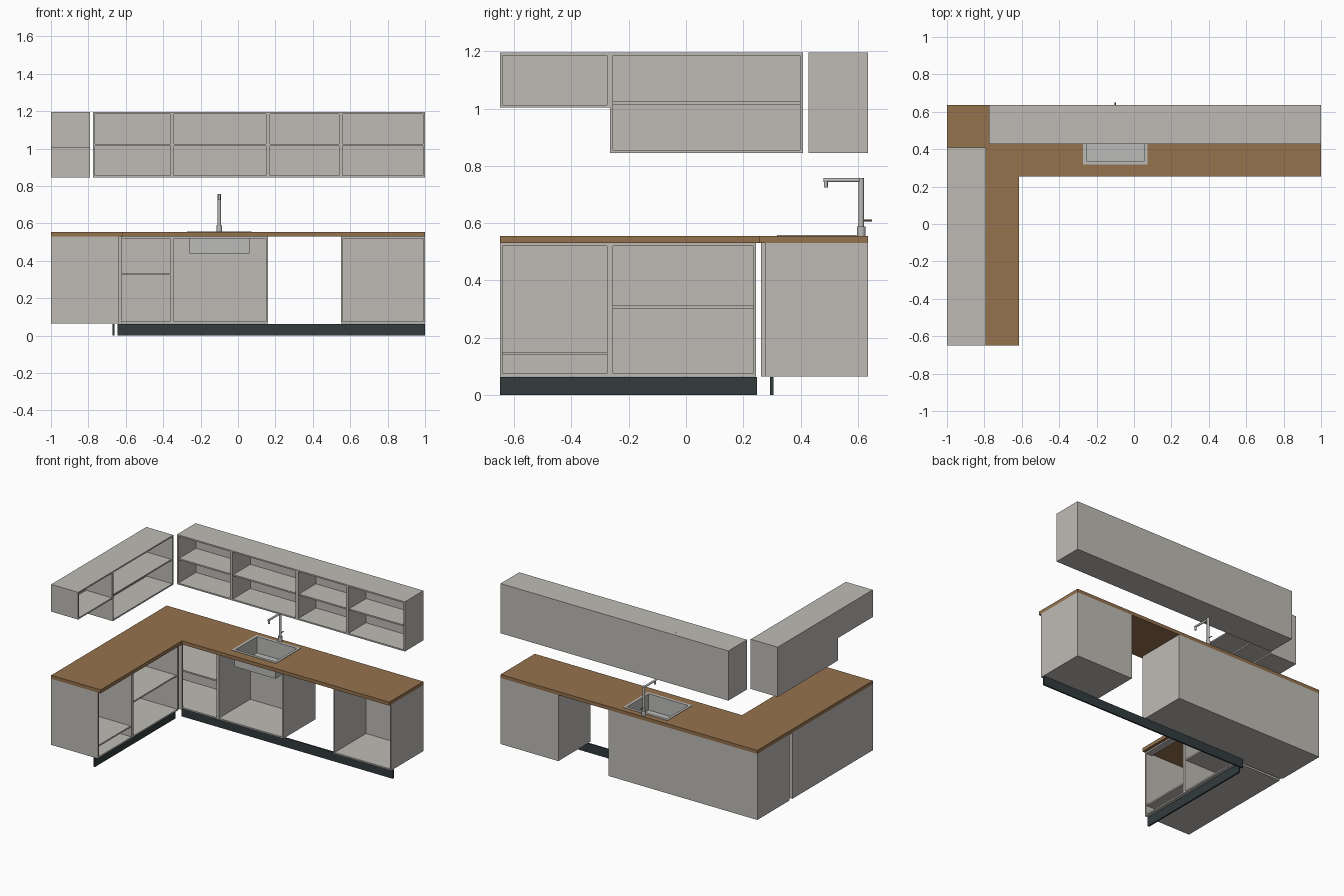
import bpy, bmesh
from mathutils import Matrix, Vector

cube = bpy.data.objects.get("Cube")
if cube:
    bpy.data.objects.remove(cube, do_unlink=True)


def material(name, r, g, b):
    m = bpy.data.materials.new(name)
    m.use_nodes = True
    m.diffuse_color = (r, g, b, 1)
    bsdf = next(n for n in m.node_tree.nodes if n.type == 'BSDF_PRINCIPLED')
    bsdf.inputs["Base Color"].default_value = (r, g, b, 1)
    return m


GREY = material("warm grey board", 0.52, 0.50, 0.465)
WOOD = material("oak worktop", 0.30, 0.168, 0.075)
DARK = material("dark plinth", 0.032, 0.045, 0.047)
STEEL = material("brushed steel", 0.50, 0.50, 0.485)
BRONZE = material("bronze lever", 0.25, 0.16, 0.09)

T = 0.01  # board thickness


def finish(name, bm, mat):
    bmesh.ops.recalc_face_normals(bm, faces=bm.faces)
    me = bpy.data.meshes.new(name)
    bm.to_mesh(me)
    bm.free()
    me.materials.append(mat)
    ob = bpy.data.objects.new(name, me)
    bpy.context.collection.objects.link(ob)
    return ob


def add_box(bm, xs, ys, zs):
    lo = Vector((min(xs), min(ys), min(zs)))
    hi = Vector((max(xs), max(ys), max(zs)))
    mat = Matrix.Translation((lo + hi) / 2) @ Matrix.Diagonal((hi - lo).to_4d())
    return bmesh.ops.create_cube(bm, size=1, matrix=mat)["verts"]


def box(name, xs, ys, zs, mat):
    bm = bmesh.new()
    add_box(bm, xs, ys, zs)
    return finish(name, bm, mat)


def cabinet(name, span, back, front, zs, along="x", shelves=(), open_top=False):
    """Open-fronted carcass; span runs along the wall, back to front is its depth."""
    bm = bmesh.new()
    a, b = span
    z0, z1 = zs
    s = 1 if front > back else -1

    def board(run, depth, height):
        if along == "x":
            add_box(bm, run, depth, height)
        else:
            add_box(bm, depth, run, height)

    inner = (a + T, b - T)
    board((a, a + T), (back, front), zs)
    board((b - T, b), (back, front), zs)
    board(inner, (back, front), (z0, z0 + T))
    board(inner, (back, back + s * T), (z0 + T, z1))
    if open_top:
        # front and rear stretchers under the worktop
        board(inner, (front - s * 0.05, front), (z1 - T, z1))
        board(inner, (back + s * T, back + s * 0.05), (z1 - T, z1))
    else:
        board(inner, (back + s * T, front), (z1 - T, z1))
    for z in shelves:
        board(inner, (back + s * T, front - s * 0.008), (z - T / 2, z + T / 2))
    return finish(name, bm, GREY)


def plate_with_hole(name, xs, ys, z0, z1, mat):
    """Slab with a rectangular cutout between the middle pairs of xs and ys."""
    bm = bmesh.new()
    v = [[bm.verts.new((x, y, z0)) for y in ys] for x in xs]
    for i in range(3):
        for j in range(3):
            if (i, j) != (1, 1):
                bm.faces.new((v[i][j], v[i + 1][j], v[i + 1][j + 1], v[i][j + 1]))
    ext = bmesh.ops.extrude_face_region(bm, geom=bm.faces[:])
    top = [g for g in ext["geom"] if isinstance(g, bmesh.types.BMVert)]
    bmesh.ops.translate(bm, verts=top, vec=(0, 0, z1 - z0))
    return finish(name, bm, mat)


def rod(name, start, end, radius, mat):
    start, end = Vector(start), Vector(end)
    d = end - start
    m = Matrix.Translation((start + end) / 2) @ d.to_track_quat('Z', 'Y').to_matrix().to_4x4()
    bm = bmesh.new()
    bmesh.ops.create_cone(bm, cap_ends=True, segments=20, radius1=radius,
                          radius2=radius, depth=d.length, matrix=m)
    for f in bm.faces:
        f.smooth = len(f.verts) == 4
    for e in bm.edges:
        e.smooth = all(len(f.verts) == 4 for f in e.link_faces)
    return finish(name, bm, mat)


# Shared levels and lines
BACK, LEFT = 0.635, -1.0
BASE = (0.065, 0.53)
WALL = (0.845, 1.195)
TOP = 0.555
SPLITS = (-0.775, -0.352, 0.16, 0.55, 1.0)

# Wall cabinets on the back wall
for i, span in enumerate(zip(SPLITS, SPLITS[1:])):
    cabinet(f"back_wall_cabinet_{i + 1}", span, BACK, 0.428, WALL, shelves=(1.02,))

# Wall cabinets on the side wall
cabinet("side_wall_cabinet_short", (-0.65, -0.265), LEFT, -0.79, (1.003, 1.195), "y")
cabinet("side_wall_cabinet_tall", (-0.265, 0.408), LEFT, -0.79, WALL, "y", (1.02,))

# Base cabinets on the back wall, with a bay left free for an appliance
cabinet("corner_base_cabinet", (LEFT, -0.352), BACK, 0.275, BASE, "x", (0.33,), True)
cabinet("sink_base_cabinet", (-0.352, 0.16), BACK, 0.275, BASE, "x", (), True)
cabinet("end_base_cabinet", (0.55, 1.0), BACK, 0.275, BASE, "x", (), True)
box("corner_blind_panel", (-0.99, -0.62), (0.262, 0.275), BASE, GREY)

# Base cabinets on the side wall
cabinet("oven_base_cabinet", (-0.65, -0.265), LEFT, -0.636, BASE, "y", (0.145,), True)
cabinet("side_base_cabinet", (-0.265, 0.245), LEFT, -0.636, BASE, "y", (0.307,), True)

# Plinths
box("back_plinth", (-0.645, 1.0), (0.294, 0.305), (0, 0.063), DARK)
box("side_plinth", (-0.67, -0.659), (-0.65, 0.248), (0, 0.063), DARK)

# Worktops
plate_with_hole("back_worktop", (LEFT, -0.26, 0.06, 1.0), (0.255, 0.332, 0.582, BACK),
                0.53, TOP, WOOD)
box("side_worktop", (LEFT, -0.615), (-0.65, 0.255), (0.53, TOP), WOOD)

# Sink: flat rim and open basin
plate_with_hole("sink_rim", (-0.273, -0.255, 0.055, 0.073), (0.318, 0.337, 0.577, 0.596),
                TOP, 0.558, STEEL)
bm = bmesh.new()
add_box(bm, (-0.259, 0.059), (0.333, 0.581), (0.44, 0.556))
bmesh.ops.recalc_face_normals(bm, faces=bm.faces)
bmesh.ops.delete(bm, geom=[max(bm.faces, key=lambda f: f.calc_center_median().z)],
                 context='FACES_ONLY')
basin = finish("sink_basin", bm, STEEL)
wall = basin.modifiers.new("wall", 'SOLIDIFY')
wall.thickness = 0.004
wall.offset = 0
rod("sink_drain", (-0.1, 0.457, 0.442), (-0.1, 0.457, 0.445), 0.018, STEEL)

# Tap
X, Y = -0.1, 0.612
rod("tap_base", (X, Y, TOP), (X, Y, 0.588), 0.015, STEEL)
rod("tap_column", (X, Y, 0.58), (X, Y, 0.757), 0.009, STEEL)
rod("tap_spout", (X, Y, 0.75), (X, 0.48, 0.75), 0.007, STEEL)
rod("tap_nozzle", (X, 0.488, 0.75), (X, 0.488, 0.725), 0.007, STEEL)
rod("tap_lever", (X, Y, 0.609), (X, 0.65, 0.609), 0.003, BRONZE)
